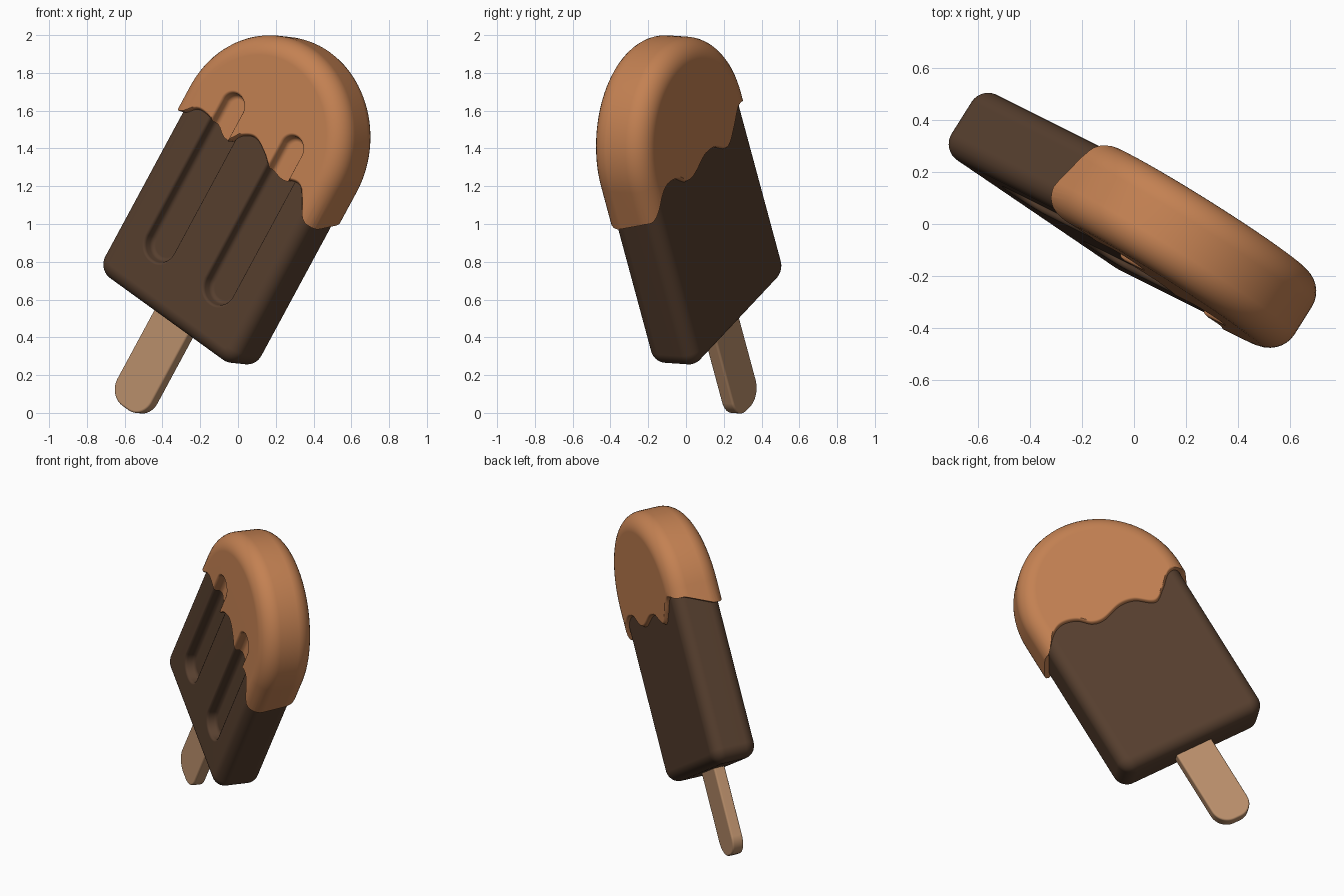
import bpy, bmesh
from math import sin, cos, pi
from mathutils import Matrix, Vector

if "Cube" in bpy.data.objects:
    bpy.data.objects.remove(bpy.data.objects["Cube"])

# Tilted frame: local X = width, Y = up along the stick, Z = out of the front
V = Vector((0.462, -0.231, 0.856)).normalized()
U = Vector((0.708, -0.481, -0.517))
U = (U - V * U.dot(V)).normalized()
N = U.cross(V)
FRAME = Matrix((U, V, N)).transposed().to_4x4()
FRAME.translation = U * -0.572 + N * 0.053


def make(name, rings, color=None):
    """Skin closed rings of equal length and close both ends."""
    bm = bmesh.new()
    rows = [[bm.verts.new(p) for p in ring] for ring in rings]
    n = len(rows[0])
    for a, b in zip(rows, rows[1:]):
        for i in range(n):
            j = (i + 1) % n
            bm.faces.new((a[i], a[j], b[j], b[i]))
    bm.faces.new(rows[0])
    bm.faces.new(rows[-1])
    bmesh.ops.recalc_face_normals(bm, faces=bm.faces)
    me = bpy.data.meshes.new(name)
    bm.to_mesh(me)
    bm.free()
    ob = bpy.data.objects.new(name, me)
    bpy.context.collection.objects.link(ob)
    ob.matrix_world = FRAME
    if color:
        mat = bpy.data.materials.new(name + "_color")
        mat.diffuse_color = (*color, 1)
        mat.use_nodes = True
        mat.node_tree.nodes["Principled BSDF"].inputs["Base Color"].default_value = mat.diffuse_color
        me.materials.append(mat)
    return ob


def arch(hw, bottom, vc, r, inset, z):
    """Round-topped outline with filleted bottom corners."""
    h, b, r = hw - inset, bottom + inset, max(r - inset, 0.008)
    pts = [(h * cos(pi * i / 48), vc + h * sin(pi * i / 48), z) for i in range(49)]
    for sx, start in ((-1, pi), (1, 1.5 * pi)):
        for i in range(13):
            a = start + pi / 2 * i / 12
            pts.append((sx * (h - r) + r * cos(a), b + r + r * sin(a), z))
    return pts


def slab(name, hw, bottom, vc, r, ht, edge, color):
    """Arch slab with rounded front and back edges."""
    half = []
    for i in range(9):
        a = pi / 2 * i / 8
        half.append((edge * (1 - sin(a)), ht - edge * (1 - cos(a))))
    layers = [(d, -z) for d, z in half] + [(d, z) for d, z in reversed(half)]
    return make(name, [arch(hw, bottom, vc, r, d, z) for d, z in layers], color)


def cut(ob, cutter):
    mod = ob.modifiers.new("cut", "BOOLEAN")
    mod.operation, mod.solver, mod.object = "DIFFERENCE", "EXACT", cutter
    bpy.context.view_layer.objects.active = ob
    bpy.ops.object.modifier_apply(modifier=mod.name)
    bpy.data.objects.remove(cutter)


def groove(ob, x, hw, bottom, top, face, floor):
    """Press a soft-edged capsule groove into the front."""
    layers = [(0.03, floor), (0.015, floor + 0.006), (0.005, floor + 0.018),
              (0, face - 0.015), (-0.006, face - 0.005), (-0.02, face + 0.002), (-0.022, face + 0.05)]
    rings = [[(x + p[0], p[1], p[2]) for p in arch(hw, bottom, top - hw, hw * 0.97, d, z)]
             for d, z in layers]
    cut(ob, make("groove_cutter", rings))


def curve(pts, x):
    """Smooth height through control points."""
    if x <= pts[0][0]:
        return pts[0][1]
    if x >= pts[-1][0]:
        return pts[-1][1]
    k = next(i for i in range(len(pts) - 1) if pts[i + 1][0] >= x)

    def slope(i):
        a, b = pts[max(i - 1, 0)], pts[min(i + 1, len(pts) - 1)]
        return (b[1] - a[1]) / (b[0] - a[0])
    (x0, y0), (x1, y1) = pts[k], pts[k + 1]
    w = x1 - x0
    t = (x - x0) / w
    return (y0 * (1 + 2 * t) * (1 - t) ** 2 + slope(k) * w * t * (1 - t) ** 2
            + y1 * t * t * (3 - 2 * t) + slope(k + 1) * w * t * t * (t - 1))


# Wooden stick
stick = slab("stick", 0.127, -0.318, 0.5, 0.105, 0.037, 0.012, (0.50, 0.28, 0.15))

# Ice body with two pressed grooves
body = slab("ice_body", 0.51, 0.225, 1.345, 0.09, 0.147, 0.075, (0.095, 0.05, 0.028))
for x in (-0.22, 0.22):
    groove(body, x, 0.095, 0.46, 1.5, 0.147, 0.085)

# Dripping coating: arch slab trimmed by a wavy cutter that blends back to front
cap = slab("coating", 0.548, 0.95, 1.345, 0.05, 0.172, 0.11, (0.55, 0.22, 0.085))
for x in (-0.22, 0.22):
    groove(cap, x, 0.07, 0.8, 1.475, 0.172, 0.11)
front = [(-.52, 1.205), (-.46, 1.226), (-.41, 1.275), (-.345, 1.284), (-.276, 1.266), (-.208, 1.226),
         (-.14, 1.238), (-.09, 1.3), (-.01, 1.335), (.084, 1.296), (.164, 1.238), (.242, 1.227),
         (.32, 1.265), (.375, 1.262), (.434, 1.19), (.478, 1.125), (.53, 1.108)]
back = [(-.53, 1.28), (-.465, 1.3), (-.416, 1.286), (-.34, 1.215), (-.25, 1.155), (-.137, 1.222),
        (-.038, 1.233), (.107, 1.191), (.185, 1.203), (.256, 1.262), (.354, 1.281), (.433, 1.247),
        (.525, 1.15)]
rings = []
for z, mix, lift in ((-.25, 0, .03), (-.174, 0, .022), (-.165, 0, .008), (-.15, 0, 0), (-.09, 0, 0),
                     (-.03, .33, 0), (.03, .67, 0), (.09, 1, 0), (.15, 1, 0), (.165, 1, .008),
                     (.174, 1, .022), (.25, 1, .03)):
    xs = [-0.7 + 1.4 * i / 140 for i in range(141)]
    top = [(x, curve(back, x) * (1 - mix) + curve(front, x) * mix + lift, z) for x in xs]
    rings.append(top + [(0.7, 0.6, z), (-0.7, 0.6, z)])
cut(cap, make("drip_cutter", rings))

# Smooth shading with crisp drip edges
for ob in (stick, body, cap):
    bpy.ops.object.select_all(action="DESELECT")
    ob.select_set(True)
    bpy.context.view_layer.objects.active = ob
    bpy.ops.object.shade_smooth_by_angle(angle=0.7)
    mod = ob.modifiers.new("weighted", "WEIGHTED_NORMAL")
    mod.keep_sharp = True
